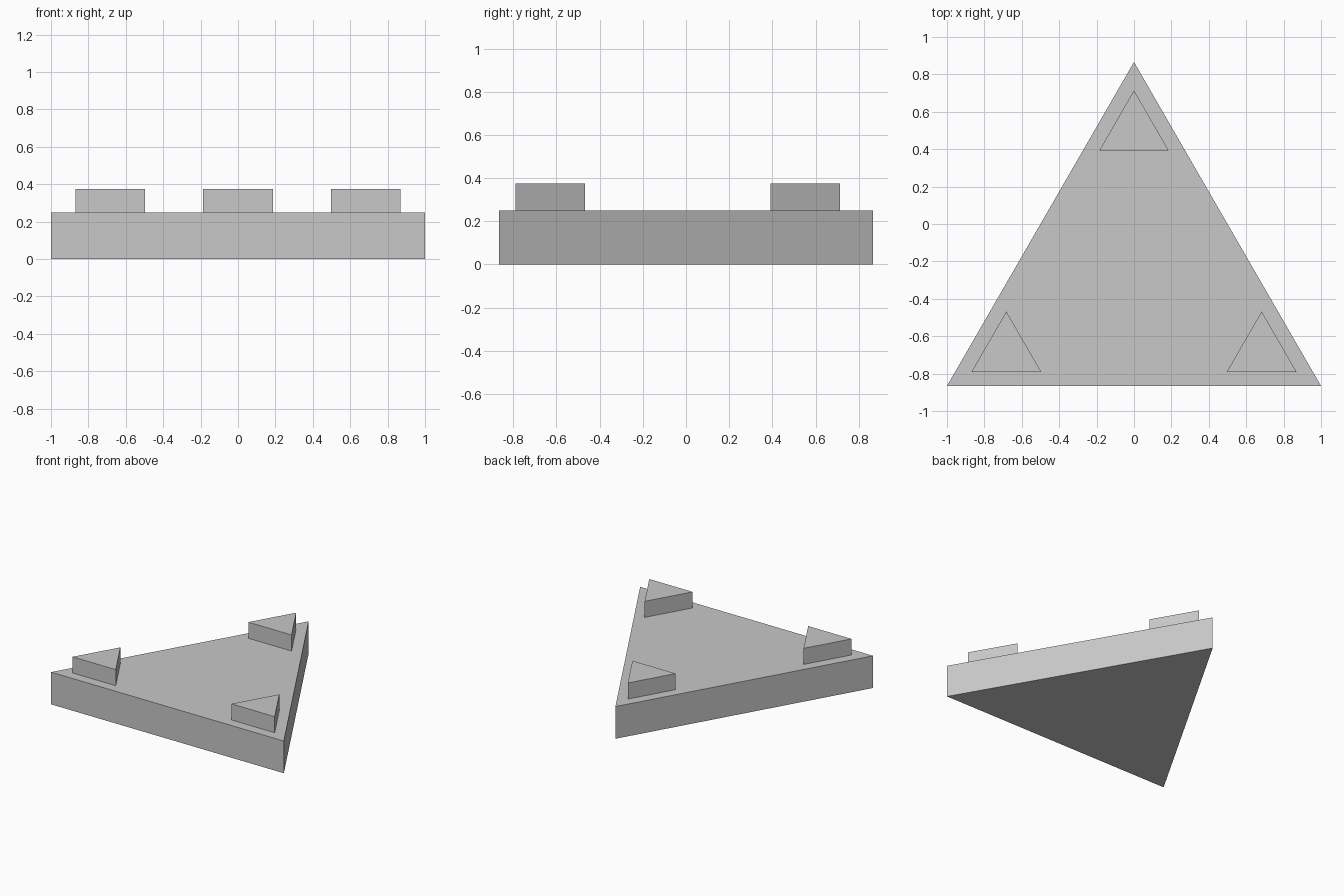
import bpy
import bmesh
from math import cos, sin, radians

cube = bpy.data.objects.get("Cube")
if cube:
    bpy.data.objects.remove(cube, do_unlink=True)

grey = bpy.data.materials.new("light_grey")
grey.use_nodes = True
colour = (0.58, 0.58, 0.58, 1)
grey.diffuse_color = colour
grey.node_tree.nodes["Principled BSDF"].inputs["Base Color"].default_value = colour

CORNERS = [radians(a) for a in (90, 210, 330)]
SIDE_TO_RADIUS = 3 ** -0.5


def triangle_prism(name, side, centre, bottom, top):
    """Upright equilateral prism with one point towards the back."""
    radius = side * SIDE_TO_RADIUS
    bm = bmesh.new()
    base = bm.faces.new([bm.verts.new((radius * cos(a), radius * sin(a), 0)) for a in CORNERS])
    raised = bmesh.ops.extrude_face_region(bm, geom=[base])["geom"]
    bmesh.ops.translate(bm, vec=(0, 0, top - bottom),
                        verts=[g for g in raised if isinstance(g, bmesh.types.BMVert)])
    bmesh.ops.recalc_face_normals(bm, faces=bm.faces)
    mesh = bpy.data.meshes.new(name)
    bm.to_mesh(mesh)
    bm.free()
    mesh.materials.append(grey)
    obj = bpy.data.objects.new(name, mesh)
    obj.location = (*centre, bottom)
    bpy.context.collection.objects.link(obj)
    return obj


# Triangular slab, centred on its bounding box
centre_y = -SIDE_TO_RADIUS / 2
triangle_prism("base_plate", 2, (0, centre_y), 0, 0.25)

# One small triangular stud near each corner
for name, a in zip(("back_stud", "right_stud", "left_stud"), CORNERS):
    spot = (0.788 * cos(a), centre_y + 0.788 * sin(a))
    triangle_prism(name, 0.372, spot, 0.25, 0.375)
